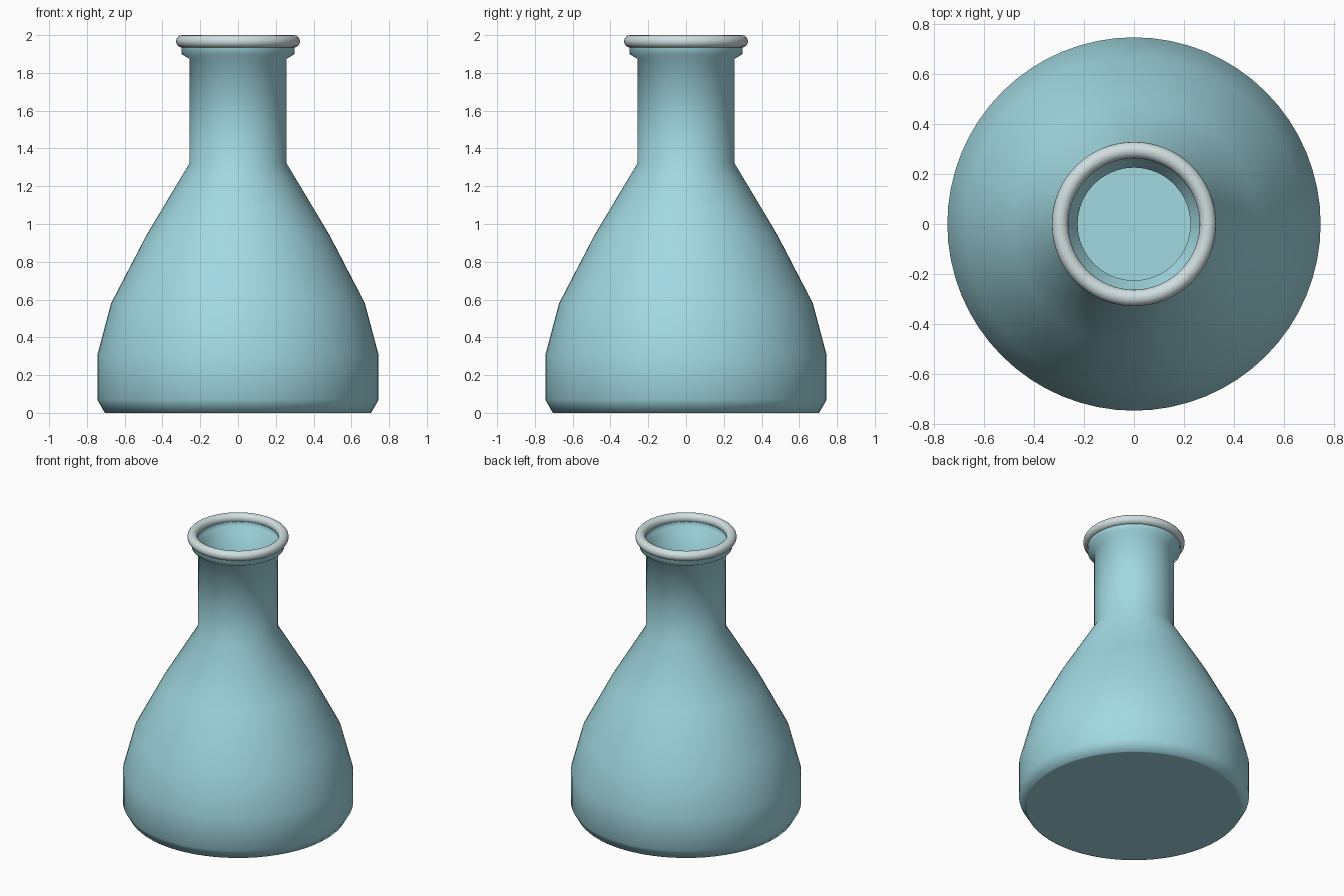
import bpy
import bmesh
import math

cube = bpy.data.objects.get("Cube")
if cube:
    bpy.data.objects.remove(cube, do_unlink=True)


def make_material(name, rgb):
    mat = bpy.data.materials.new(name)
    mat.use_nodes = True
    mat.diffuse_color = (*rgb, 1)
    mat.node_tree.nodes["Principled BSDF"].inputs["Base Color"].default_value = (*rgb, 1)
    return mat


def lathe(name, profile, mat, steps=64):
    """Spin a radius/height profile about the z axis."""
    bm = bmesh.new()
    verts = [bm.verts.new((r, 0, z)) for r, z in profile]
    edges = [bm.edges.new(pair) for pair in zip(verts, verts[1:])]
    bmesh.ops.spin(bm, geom=verts + edges, cent=(0, 0, 0), axis=(0, 0, 1),
                   angle=math.tau, steps=steps, use_duplicate=False)
    bmesh.ops.remove_doubles(bm, verts=bm.verts, dist=0.0005)
    bmesh.ops.recalc_face_normals(bm, faces=bm.faces)
    mesh = bpy.data.meshes.new(name)
    bm.to_mesh(mesh)
    bm.free()
    mesh.materials.append(mat)
    obj = bpy.data.objects.new(name, mesh)
    bpy.context.collection.objects.link(obj)
    bpy.ops.object.select_all(action='DESELECT')
    obj.select_set(True)
    bpy.context.view_layer.objects.active = obj
    bpy.ops.object.shade_smooth_by_angle(angle=math.radians(75))
    return obj


glass = make_material("pale blue glass", (0.36, 0.69, 0.76))
rim_glass = make_material("pale grey rim", (0.63, 0.73, 0.74))

# Flask: outer wall from the base up, over the lip, then down the inner wall
outer = [(0, 0), (0.69, 0), (0.705, 0), (0.745, 0.07), (0.745, 0.305),
         (0.672, 0.58), (0.485, 0.94), (0.258, 1.32), (0.258, 1.875),
         (0.30, 1.90), (0.30, 1.95)]
inner = [(0.265, 1.95), (0.265, 1.92), (0.225, 1.895), (0.225, 1.31),
         (0.455, 0.92), (0.64, 0.57), (0.71, 0.30), (0.71, 0.08),
         (0.685, 0.036), (0.67, 0.036), (0, 0.036)]
lathe("flask_body", outer + inner, glass)

# Rounded rim
bpy.ops.mesh.primitive_torus_add(major_radius=0.295, minor_radius=0.033,
                                 major_segments=64, minor_segments=16,
                                 location=(0, 0, 1.967))
rim = bpy.context.object
rim.name = "rim_ring"
rim.data.materials.append(rim_glass)
bpy.ops.object.shade_smooth()
